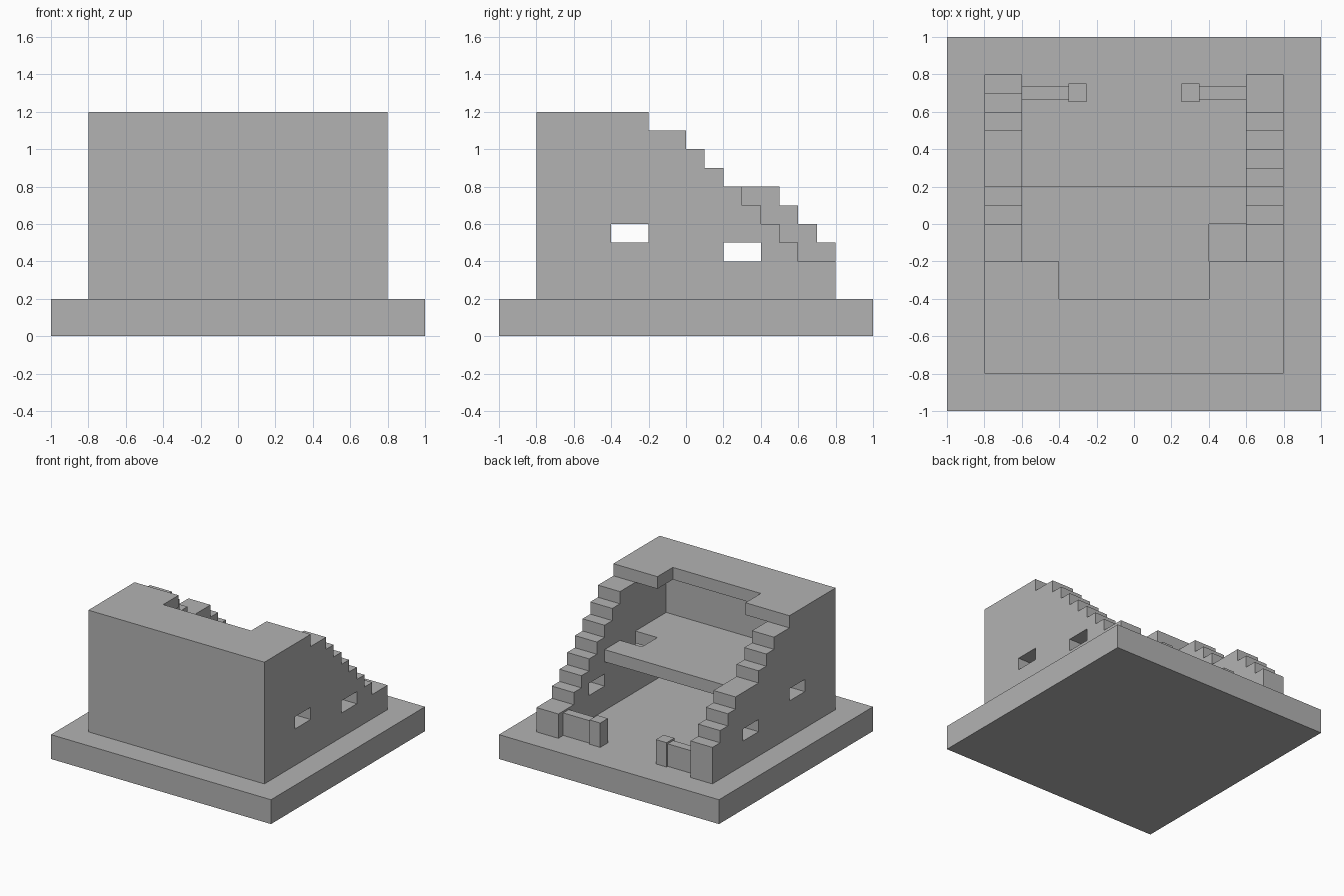
import bpy
import bmesh
from mathutils import Vector

if "Cube" in bpy.data.objects:
    bpy.data.objects.remove(bpy.data.objects["Cube"], do_unlink=True)

stone = bpy.data.materials.new("stone grey")
stone.use_nodes = True
GREY = (0.45, 0.45, 0.45, 1)
stone.diffuse_color = GREY
stone.node_tree.nodes["Principled BSDF"].inputs["Base Color"].default_value = GREY


def prism(name, points, direction):
    """Extrude a flat outline of 3D points into a solid."""
    bm = bmesh.new()
    face = bm.faces.new([bm.verts.new(p) for p in points])
    grown = bmesh.ops.extrude_face_region(bm, geom=[face])
    verts = [v for v in grown["geom"] if isinstance(v, bmesh.types.BMVert)]
    bmesh.ops.translate(bm, verts=verts, vec=Vector(direction))
    bmesh.ops.recalc_face_normals(bm, faces=bm.faces)
    mesh = bpy.data.meshes.new(name)
    bm.to_mesh(mesh)
    bm.free()
    mesh.materials.append(stone)
    obj = bpy.data.objects.new(name, mesh)
    bpy.context.collection.objects.link(obj)
    return obj


def slab(name, outline, bottom, top):
    return prism(name, [(x, y, bottom) for x, y in outline], (0, 0, top - bottom))


def box(name, x, y, z):
    (x0, x1), (y0, y1) = sorted(x), y
    return slab(name, [(x0, y0), (x1, y0), (x1, y1), (x0, y1)], *z)


def stepped_wall(name, x, treads):
    """Side wall whose top descends in steps; treads are (end y, height)."""
    outline = [(-0.6, 0.2), (-0.6, treads[0][1])]
    for i, (y, z) in enumerate(treads):
        outline.append((y, z))
        outline.append((y, treads[i + 1][1] if i + 1 < len(treads) else 0.2))
    wall = prism(name, [(x, y, z) for y, z in outline], (0.2, 0, 0))
    # Two window openings straight through the wall
    for y, z in ((-0.4, 0.5), (0.2, 0.4)):
        cutter = box("window_cutter", (x - 0.1, x + 0.3), (y, y + 0.2), (z, z + 0.1))
        cutter.hide_render = True
        cut = wall.modifiers.new("window", "BOOLEAN")
        cut.operation = "DIFFERENCE"
        cut.solver = "EXACT"
        cut.object = cutter
        bpy.context.view_layer.objects.active = wall
        bpy.ops.object.modifier_apply(modifier=cut.name)
        bpy.data.objects.remove(cutter, do_unlink=True)
    return wall


# Ground plinth and front wall
box("base", (-1, 1), (-1, 1), (0, 0.2))
box("front_wall", (-0.8, 0.8), (-0.8, -0.6), (0.2, 1.1))

# Broken side walls, sharing the upper steps
upper = [(0, 1.1), (0.1, 1.0), (0.2, 0.9)]
stepped_wall("left_wall", 0.6, upper + [(0.3, 0.8), (0.4, 0.7), (0.5, 0.6), (0.6, 0.5), (0.8, 0.4)])
stepped_wall("right_wall", -0.8, upper + [(0.5, 0.8), (0.6, 0.7), (0.7, 0.6), (0.8, 0.5)])

# Upper floor with a stairwell notch beside the left wall
slab("upper_floor", [(-0.6, -0.6), (0.6, -0.6), (0.6, -0.2), (0.4, -0.2),
                     (0.4, 0), (0.6, 0), (0.6, 0.2), (-0.6, 0.2)], 0.6, 0.7)

# Roof with a notched rear edge
slab("roof", [(-0.8, -0.8), (0.8, -0.8), (0.8, -0.2), (0.4, -0.2),
              (0.4, -0.4), (-0.4, -0.4), (-0.4, -0.2), (-0.8, -0.2)], 1.1, 1.2)

# Low rear walls ending in posts
for side, s in (("left", 1), ("right", -1)):
    box(side + "_low_wall", (s * 0.35, s * 0.6), (0.665, 0.737), (0.2, 0.385))
    box(side + "_gate_post", (s * 0.253, s * 0.35), (0.652, 0.752), (0.2, 0.4))
